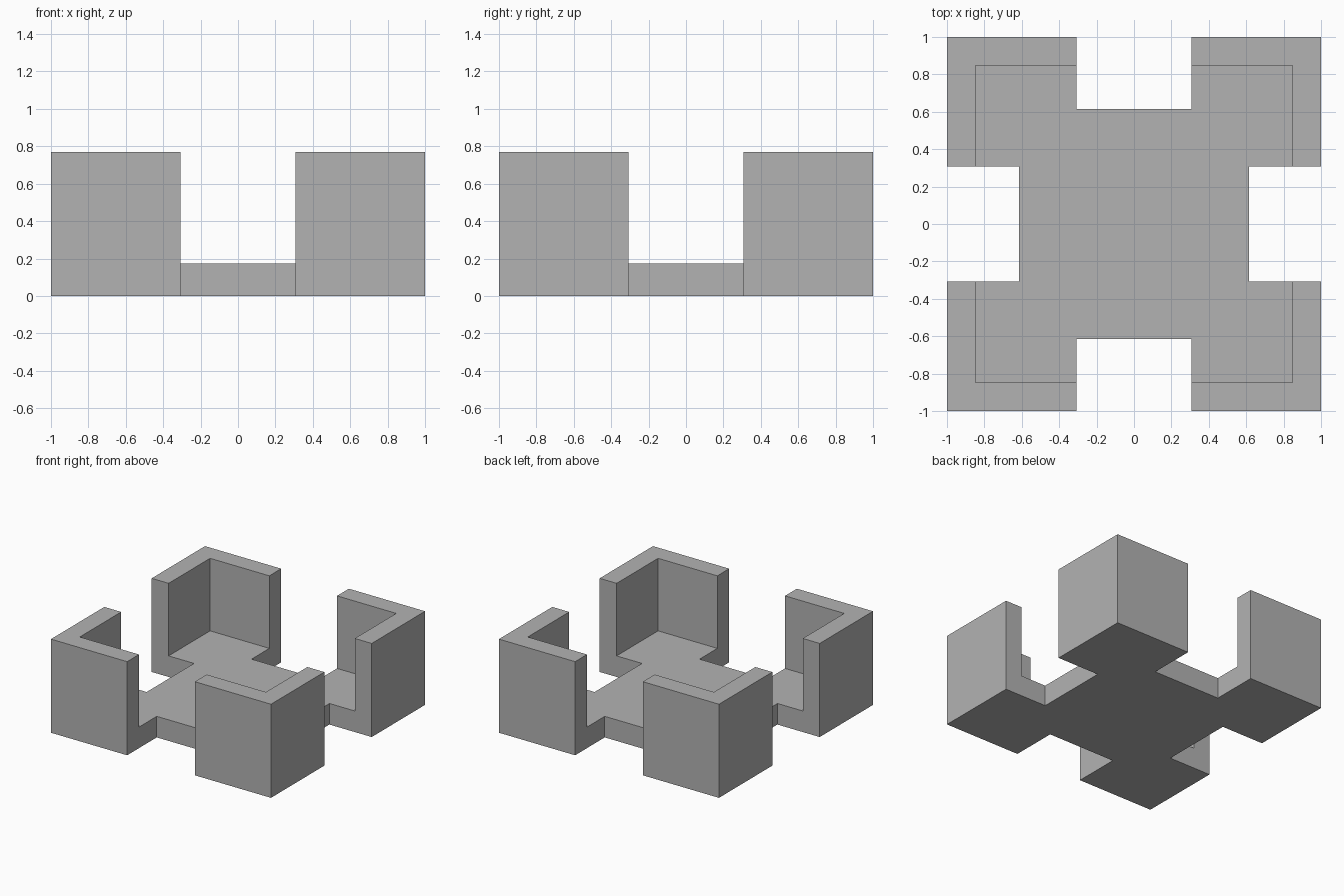
import bpy
from mathutils import Vector

if "Cube" in bpy.data.objects:
    bpy.data.objects.remove(bpy.data.objects["Cube"], do_unlink=True)

UNIT = 1 / 13
HEIGHT = 10 * UNIT
FLOOR = 2.25 * UNIT
INNER = 11 * UNIT        # inside face of the walls
NOTCH_DEPTH = 8 * UNIT   # where the side notches end
NOTCH_HALF = 4 * UNIT

grey = bpy.data.materials.new("plain grey")
grey.use_nodes = True
colour = (0.45, 0.45, 0.45, 1)
grey.diffuse_color = colour
grey.node_tree.nodes["Principled BSDF"].inputs["Base Color"].default_value = colour


def box(name, low, high):
    low, high = Vector(low), Vector(high)
    bpy.ops.mesh.primitive_cube_add(size=1)
    obj = bpy.context.object
    obj.name = name
    for v in obj.data.vertices:
        v.co = (low + high) / 2 + v.co * (high - low)
    obj.data.materials.append(grey)
    return obj


def cut(target, low, high):
    cutter = box("cutter", low, high)
    cutter.hide_render = True
    mod = target.modifiers.new("cut", "BOOLEAN")
    mod.operation = "DIFFERENCE"
    mod.solver = "EXACT"
    mod.object = cutter
    bpy.context.view_layer.objects.active = target
    bpy.ops.object.modifier_apply(modifier=mod.name)
    bpy.data.objects.remove(cutter, do_unlink=True)


# Solid block, hollowed out above the floor
tray = box("corner_walled_tray", (-1, -1, 0), (1, 1, HEIGHT))
cut(tray, (-INNER, -INNER, FLOOR), (INNER, INNER, 2))

# Full-height notch in the middle of each side
for s in (-1, 1):
    near, far = sorted((s * NOTCH_DEPTH, s * 2))
    cut(tray, (near, -NOTCH_HALF, -1), (far, NOTCH_HALF, 2))
    cut(tray, (-NOTCH_HALF, near, -1), (NOTCH_HALF, far, 2))
